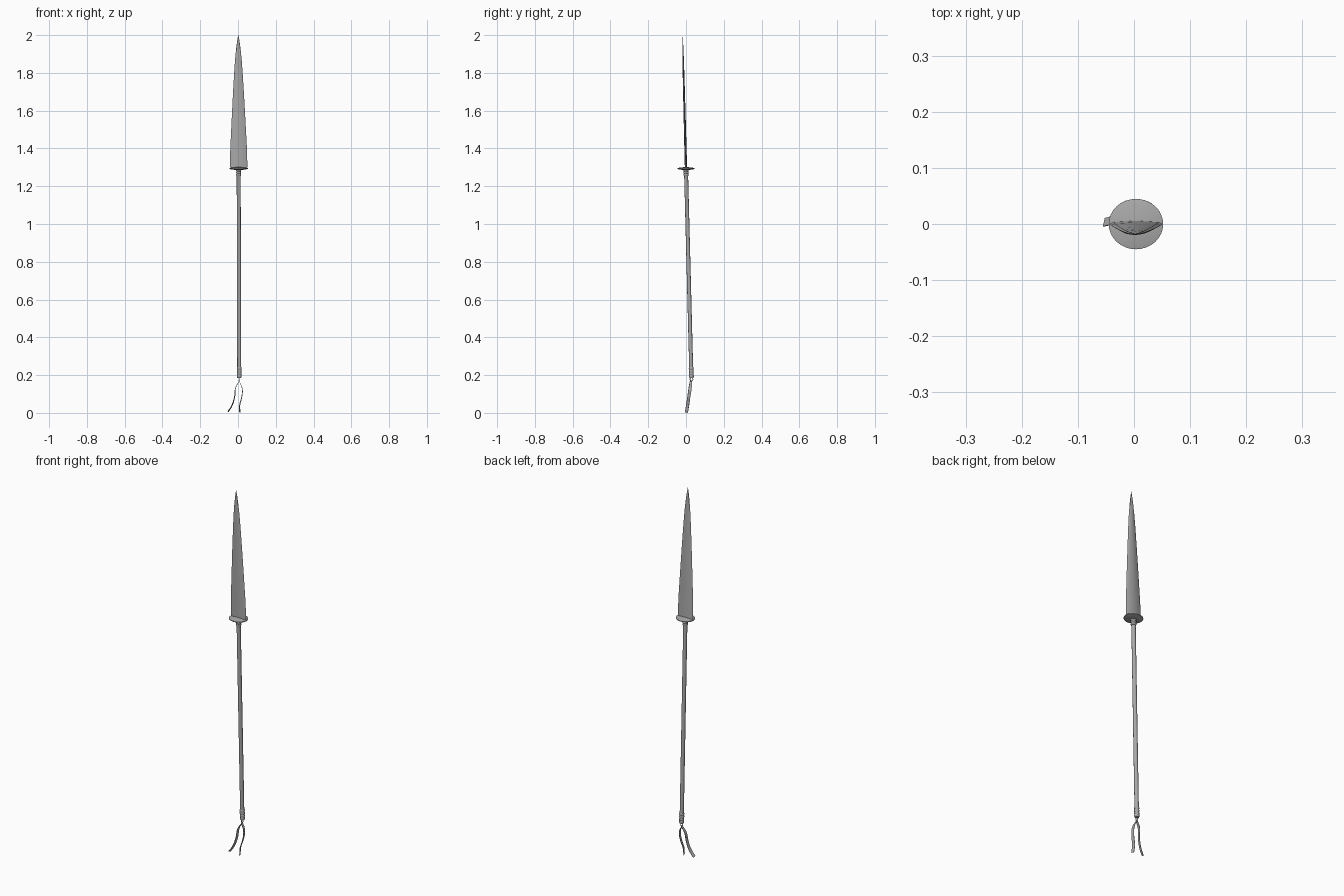
import bpy, bmesh, math
from mathutils import Vector

if "Cube" in bpy.data.objects:
    bpy.data.objects.remove(bpy.data.objects["Cube"])

dark = bpy.data.materials.new("dark_grey")
dark.diffuse_color = (0.4, 0.4, 0.4, 1)
dark.use_nodes = True
dark.node_tree.nodes["Principled BSDF"].inputs["Base Color"].default_value = dark.diffuse_color


def lean(x, y, z):
    # the whole spear leans slightly
    return Vector((x + 0.007 - 0.0027 * z, y + 0.0335 - 0.026 * z, z))


def loft(name, rings):
    bm = bmesh.new()
    loops = [[bm.verts.new(p) for p in ring] for ring in rings]
    n = len(loops[0])
    for a, b in zip(loops, loops[1:]):
        for i in range(n):
            j = (i + 1) % n
            bm.faces.new((a[i], a[j], b[j], b[i]))
    bm.faces.new(loops[0][::-1])
    bm.faces.new(loops[-1])
    bmesh.ops.recalc_face_normals(bm, faces=bm.faces)
    mesh = bpy.data.meshes.new(name)
    bm.to_mesh(mesh)
    bm.free()
    mesh.materials.append(dark)
    ob = bpy.data.objects.new(name, mesh)
    bpy.context.collection.objects.link(ob)
    bpy.ops.object.select_all(action='DESELECT')
    bpy.context.view_layer.objects.active = ob
    ob.select_set(True)
    bpy.ops.object.shade_smooth_by_angle(angle=math.radians(35))
    return ob


def turned(name, profile, sides=16, sy=1.0):
    angles = [2 * math.pi * i / sides for i in range(sides)]
    return loft(name, [[lean(r * math.cos(a), r * sy * math.sin(a), z) for a in angles]
                       for r, z in profile])


def binding(name, z0, z1, r, turns):
    # stacked rounded cord turns
    h = (z1 - z0) / turns
    prof = []
    for i in range(turns):
        z = z0 + i * h
        prof += [(r * 0.88, z), (r, z + h * 0.3), (r, z + h * 0.7)]
    turned(name, prof + [(r * 0.88, z1)])


# Blade: ridged section tapering to a curved point
blade = []
for z, w, t in [(1.298, 0.0465, 0.006), (1.40, 0.044, 0.006), (1.55, 0.0365, 0.0055),
                (1.70, 0.0285, 0.005), (1.80, 0.0225, 0.0045), (1.87, 0.0175, 0.004),
                (1.93, 0.0115, 0.003), (1.97, 0.006, 0.002), (2.0, 0.0004, 0.0004)]:
    half = [(w, 0), (0.85 * w, 0.6 * t), (0, t), (-0.85 * w, 0.6 * t)]
    blade.append([lean(x, y, z) for x, y in half + [(-x, -y) for x, y in half]])
loft("blade", blade)

# Round guard plate
turned("guard", [(0.014, 1.286), (0.04, 1.289), (0.0485, 1.292), (0.0485, 1.296),
                 (0.04, 1.298), (0.012, 1.301)], 32, 0.925)

# Shaft and cord bindings
turned("shaft", [(0.0105, 0.185), (0.0105, 1.29)])
binding("upper_binding", 1.255, 1.29, 0.0135, 3)
binding("lower_binding", 0.187, 0.242, 0.0128, 4)

# Cord loop and knot holding the ribbons
bpy.ops.mesh.primitive_torus_add(major_radius=0.008, minor_radius=0.002, major_segments=16,
                                 minor_segments=8, location=lean(0, 0, 0.178),
                                 rotation=(0, math.pi / 2, 0))
bpy.context.object.name = "cord_loop"
bpy.context.object.data.materials.append(dark)
bpy.ops.object.shade_smooth_by_angle()


def ribbon(name, path, twist):
    # path of (x, y, z); the flat side runs mostly along y
    bez = bpy.data.curves.new(name + "_path", 'CURVE')
    bez.dimensions = '3D'
    sp = bez.splines.new('BEZIER')
    sp.bezier_points.add(len(path) - 1)
    for bp, p in zip(sp.bezier_points, path):
        bp.co = p
        bp.handle_left_type = bp.handle_right_type = 'AUTO'
    sp.resolution_u = 6
    tmp = bpy.data.objects.new(name + "_path", bez)
    pts = [v.co.copy() for v in tmp.to_mesh().vertices]
    tmp.to_mesh_clear()
    bpy.data.objects.remove(tmp)
    rings = []
    for i, p in enumerate(pts):
        f = i / (len(pts) - 1)
        t = (pts[min(i + 1, len(pts) - 1)] - pts[max(i - 1, 0)]).normalized()
        a = twist * f
        side = Vector((math.sin(a), math.cos(a), 0))
        side = (side - t * side.dot(t)).normalized()
        thin = t.cross(side) * 0.001
        w = side * (0.006 + 0.002 * min(1, f * 4))
        rings.append([p + w + thin, p - w + thin, p - w - thin, p + w - thin])
    loft(name, rings)


ribbon("left_ribbon", [(0.008, 0.027, 0.17), (-0.012, 0.022, 0.135), (-0.018, 0.015, 0.085),
                       (-0.034, 0.008, 0.035), (-0.053, 0.003, 0.006)], 0.4)
ribbon("right_ribbon", [(0.004, 0.027, 0.17), (0.022, 0.022, 0.13), (0.02, 0.015, 0.085),
                        (0.009, 0.008, 0.04), (0.01, 0.002, 0.002)], -0.3)
